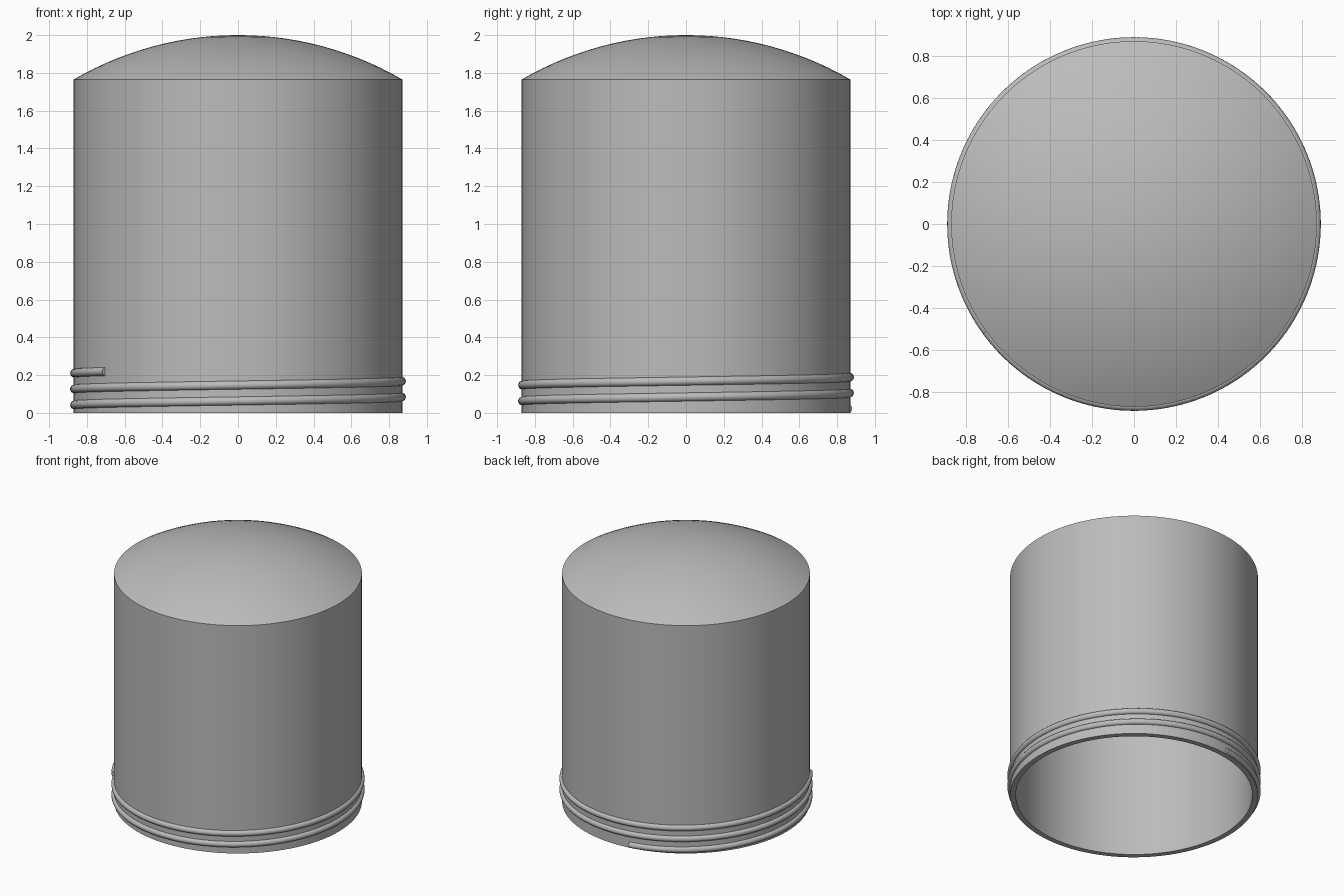
import bpy, bmesh, math

cube = bpy.data.objects.get("Cube")
if cube:
    bpy.data.objects.remove(cube)

RADIUS, WALL, SHOULDER, HEIGHT = 0.87, 0.04, 1.765, 2.0
TUBE, PITCH = 0.023, 0.084

grey = bpy.data.materials.new("plain grey")
grey.use_nodes = True
colour = (0.5, 0.5, 0.5, 1)
grey.diffuse_color = colour
grey.node_tree.nodes["Principled BSDF"].inputs["Base Color"].default_value = colour


def finish(name, bm):
    bmesh.ops.recalc_face_normals(bm, faces=bm.faces)
    mesh = bpy.data.meshes.new(name)
    bm.to_mesh(mesh)
    bm.free()
    mesh.materials.append(grey)
    obj = bpy.data.objects.new(name, mesh)
    bpy.context.collection.objects.link(obj)
    bpy.ops.object.select_all(action='DESELECT')
    obj.select_set(True)
    bpy.context.view_layer.objects.active = obj
    bpy.ops.object.shade_smooth_by_angle(angle=math.radians(25))


def dome_arc(ball, radius, steps=14):
    """Points of a spherical cap from its rim to the axis."""
    centre = HEIGHT - (RADIUS ** 2 + rise ** 2) / (2 * rise)
    rim = math.asin(radius / ball)
    return [(ball * math.sin(rim * (1 - i / steps)),
             centre + ball * math.cos(rim * (1 - i / steps)))
            for i in range(steps + 1)]


# Hollow domed cap: outer and inner profile turned round the axis
rise = HEIGHT - SHOULDER
ball = (RADIUS ** 2 + rise ** 2) / (2 * rise)
inner = RADIUS - WALL
outside = [(RADIUS, 0)] + dome_arc(ball, RADIUS)
inside = [(inner, 0)] + dome_arc(ball - WALL, inner)
profile = inside[::-1] + outside

bm = bmesh.new()
verts = [bm.verts.new((r, 0, z)) for r, z in profile]
edges = [bm.edges.new(pair) for pair in zip(verts, verts[1:])]
bmesh.ops.spin(bm, geom=verts + edges, cent=(0, 0, 0), axis=(0, 0, 1),
               angle=math.tau, steps=96, use_duplicate=False)
bmesh.ops.remove_doubles(bm, verts=bm.verts, dist=1e-4)
finish("domed_cap", bm)

# Screw thread: a round section swept along a rising helix with flat ends
START, END, SIDES, STEPS = math.radians(98), math.radians(936), 16, 220
bm = bmesh.new()
rings = []
for i in range(STEPS + 1):
    turn = START + (END - START) * i / STEPS
    z = TUBE + PITCH * (turn - START) / math.tau
    ring = []
    for s in range(SIDES):
        a = math.tau * s / SIDES
        r = RADIUS - 0.004 + TUBE * math.cos(a)
        ring.append(bm.verts.new((r * math.cos(turn), r * math.sin(turn),
                                  z + TUBE * math.sin(a))))
    rings.append(ring)
for low, high in zip(rings, rings[1:]):
    for s in range(SIDES):
        t = (s + 1) % SIDES
        bm.faces.new((low[s], low[t], high[t], high[s]))
bm.faces.new(rings[0])
bm.faces.new(rings[-1])
finish("screw_thread", bm)
